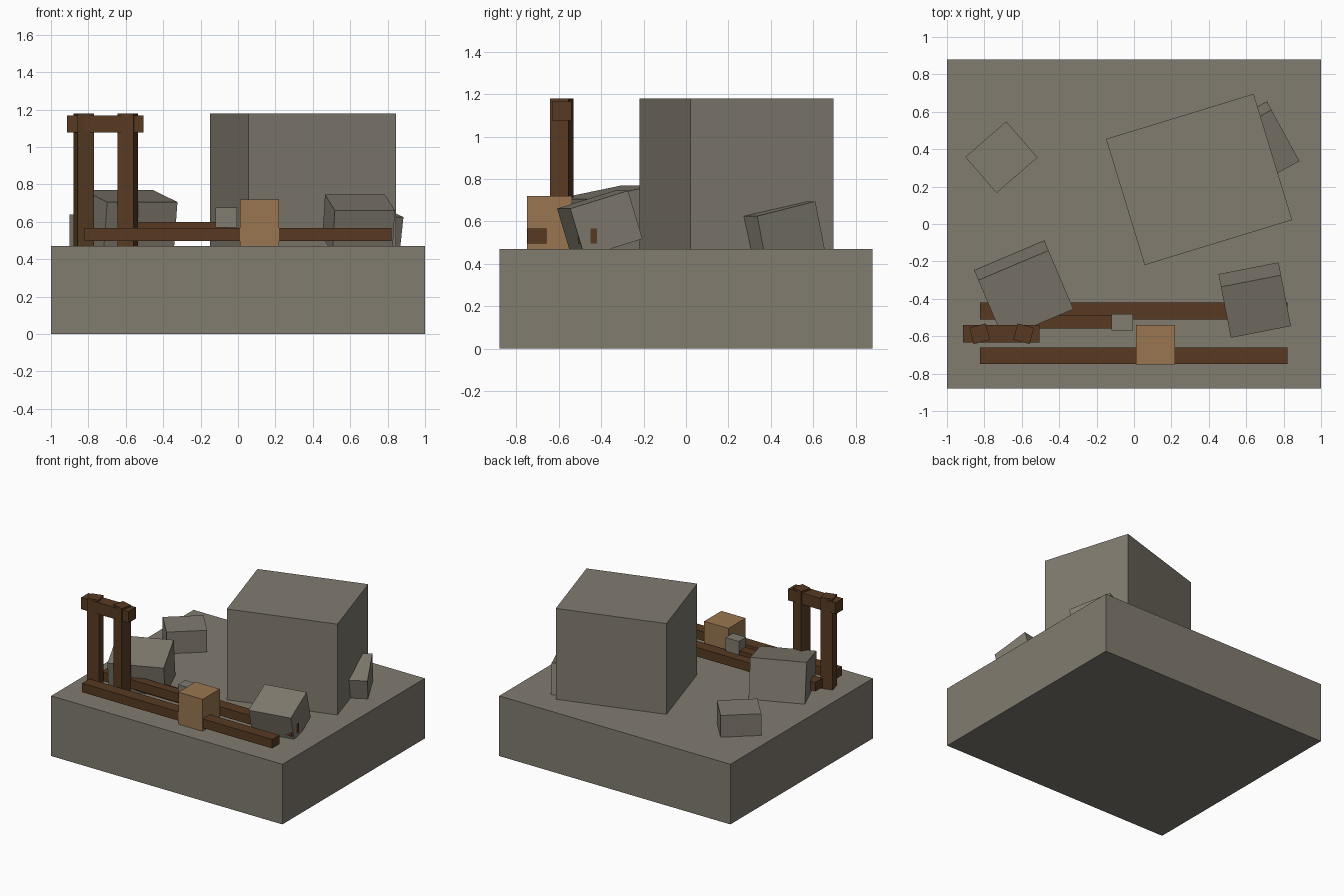
import bpy
from math import radians
from mathutils import Euler, Vector

cube = bpy.data.objects.get("Cube")
if cube:
    bpy.data.objects.remove(cube, do_unlink=True)


def material(name, rgb):
    mat = bpy.data.materials.new(name)
    mat.use_nodes = True
    colour = (*rgb, 1.0)
    mat.diffuse_color = colour
    mat.node_tree.nodes["Principled BSDF"].inputs["Base Color"].default_value = colour
    return mat


stone = material("stone grey", (0.22, 0.20, 0.16))
dark_wood = material("dark wood", (0.095, 0.042, 0.016))
light_wood = material("light wood", (0.32, 0.18, 0.08))


def box(name, size, centre, mat, pitch=0, yaw=0):
    """Flat-faced box of a given size, tilted about its own x, then turned about z."""
    bpy.ops.mesh.primitive_cube_add(size=1, location=centre,
                                    rotation=(radians(pitch), 0, radians(yaw)))
    obj = bpy.context.object
    obj.name = name
    obj.scale = size
    bpy.ops.object.transform_apply(location=False, rotation=False, scale=True)
    obj.data.materials.append(mat)
    return obj


def rock(name, size, top_centre, pitch, yaw):
    """Stone block placed by the centre of its top face."""
    drop = Vector((0, 0, -size[2] / 2))
    drop.rotate(Euler((radians(pitch), 0, radians(yaw))))
    return box(name, size, Vector(top_centre) + drop, stone, pitch, yaw)


# Ground slab and the large block standing on it
GROUND = 0.47
box("ground_slab", (2, 1.76, GROUND), (0, 0, GROUND / 2), stone)
rock("large_block", (0.825, 0.705, 0.75), (0.348, 0.238, 1.18), 0, 17)

# Scattered rocks
rock("front_right_rock", (0.327, 0.29, 0.238), (0.652, -0.441, 0.703), 17, 11)
rock("front_left_rock", (0.408, 0.347, 0.33), (-0.578, -0.378, 0.738), 10.8, 23)
rock("back_left_rock", (0.29, 0.255, 0.24), (-0.709, 0.357, 0.64), 0, 41)
rock("back_right_rock", (0.28, 0.32, 0.23), (0.687, 0.406, 0.66), 12.6, 28.6)

# Long rails
for name, y in (("front_rail", -0.704), ("back_rail", -0.465)):
    box(name, (1.645, 0.09, 0.07), (-0.002, y, 0.531), dark_wood)

# Loose beam with a small stone on its end
box("inner_beam", (0.56, 0.07, 0.07), (-0.34, -0.525, 0.565), dark_wood)
box("small_stone", (0.115, 0.09, 0.105), (-0.063, -0.525, 0.623), stone)

# Crate resting over the front rail
box("crate", (0.21, 0.212, 0.27), (0.115, -0.645, 0.585), light_wood)

# Gate of two twisted posts and a crossbar
for name, x, yaw in (("outer_post", -0.825, 15), ("inner_post", -0.59, -15)):
    box(name, (0.09, 0.09, 0.73), (x, -0.587, 0.815), dark_wood, 0, yaw)
box("crossbar", (0.41, 0.092, 0.09), (-0.71, -0.587, 1.122), dark_wood)
